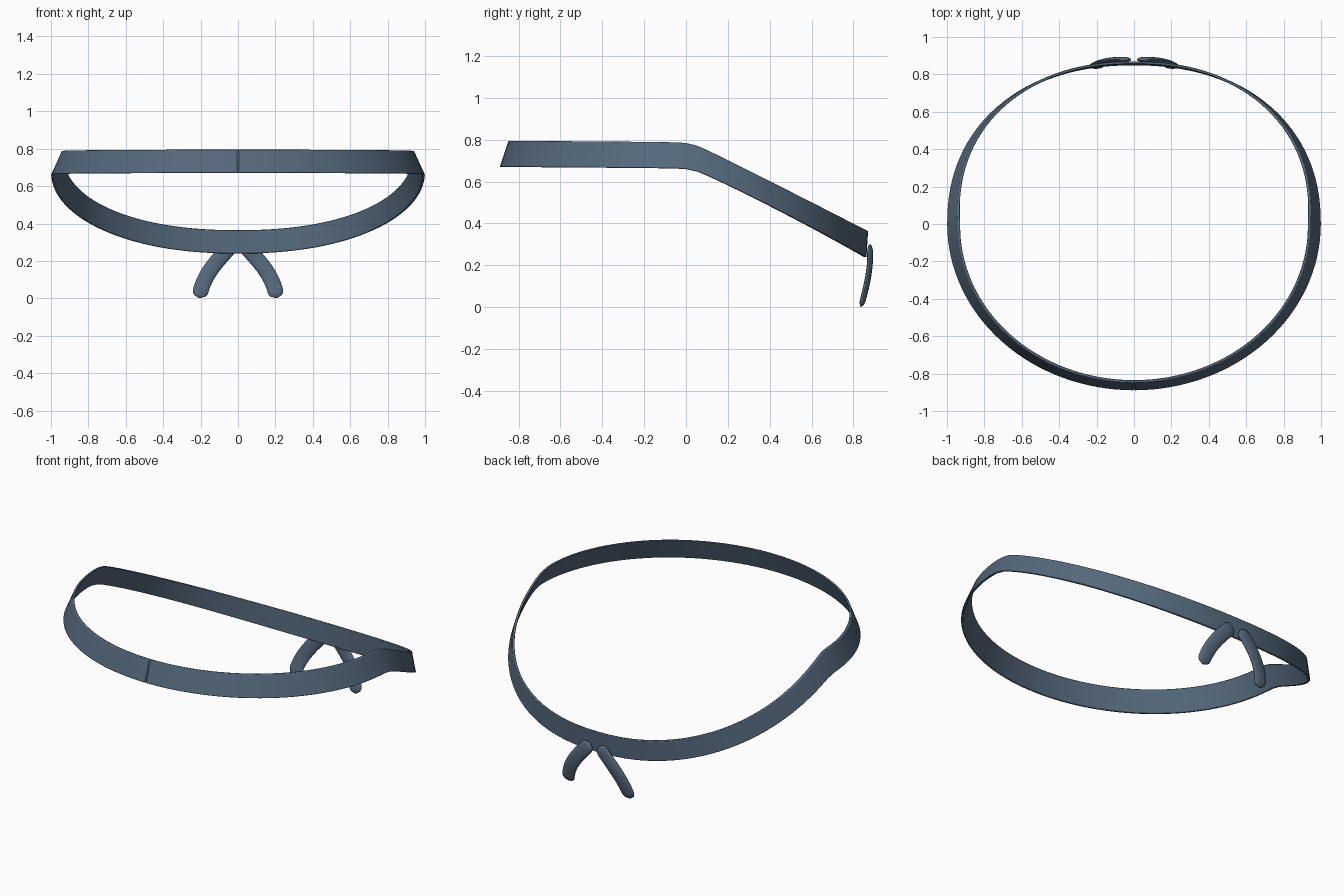
import bpy, bmesh
from math import sin, cos, pi, sqrt, copysign
from mathutils import Vector
from mathutils.geometry import interpolate_bezier

if "Cube" in bpy.data.objects:
    bpy.data.objects.remove(bpy.data.objects["Cube"])

mat = bpy.data.materials.new("slate_blue")
mat.diffuse_color = (0.09, 0.14, 0.20, 1)
mat.use_nodes = True
mat.node_tree.nodes["Principled BSDF"].inputs["Base Color"].default_value = mat.diffuse_color


def loft(name, rings, closed, angle):
    """Skin a list of rings, closing into a loop or capping the ends."""
    bm = bmesh.new()
    vr = [[bm.verts.new(p) for p in r] for r in rings]
    n, m = len(vr), len(vr[0])
    for i in range(n if closed else n - 1):
        a, b = vr[i], vr[(i + 1) % n]
        for j in range(m):
            k = (j + 1) % m
            bm.faces.new((a[j], a[k], b[k], b[j]))
    if not closed:
        bm.faces.new(vr[0])
        bm.faces.new(vr[-1])
    bmesh.ops.recalc_face_normals(bm, faces=bm.faces)
    me = bpy.data.meshes.new(name)
    bm.to_mesh(me)
    bm.free()
    ob = bpy.data.objects.new(name, me)
    bpy.context.collection.objects.link(ob)
    me.materials.append(mat)
    bpy.ops.object.select_all(action='DESELECT')
    ob.select_set(True)
    bpy.context.view_layer.objects.active = ob
    bpy.ops.object.shade_smooth_by_angle(angle=angle)
    return ob


def plan(t, inset):
    """Rounded plan outline, slightly squarer at the back."""
    s, c = sin(t), cos(t)
    e = 2 / 2.2 if s > 0 else 1.0
    b = 0.862 if s > 0 else 0.89
    return (copysign(abs(c) ** e, c) * (1 - inset),
            copysign(abs(s) ** e, s) * (b - inset))


def bottom_z(y):
    """Level in front, dropping towards the back."""
    w = y - 0.03
    d = (w + sqrt(w * w + 0.0016)) / 2
    return 0.664 - 0.007 * min(y, 0) - 0.46 * d - 0.06 * d * d


# Band: leaning strip that turns upright at the back, with a fine front seam
N, H, TH = 128, 0.125, 0.014
angles = [-pi / 2 + 2 * pi * i / N for i in range(N)]
angles[1:1] = [-pi / 2 + 0.006]
angles.append(1.5 * pi - 0.006)
rings = []
for i, t in enumerate(angles):
    s = sin(t)
    lean = 0.058 - (0.066 * s if s > 0 else -0.016 * s)
    groove = 0.005 if i == 0 else 0
    ring = []
    for inset, up in ((groove, 0), (lean + groove, H), (lean + TH, H), (TH, 0)):
        x, y = plan(t, inset)
        ring.append((x, y, bottom_z(plan(t, 0)[1]) + up))
    rings.append(ring)
band = loft("band", rings, True, 0.6)
bev = band.modifiers.new("soft_edges", 'BEVEL')
bev.width = 0.003
bev.segments = 2
bev.limit_method = 'ANGLE'
bev.angle_limit = 0.9

# Tails: two flattened round-ended straps hanging from the back
for side, label in ((1, "left"), (-1, "right")):
    ctrl = [Vector(p) for p in ((0.03, 0.878, 0.29), (0.10, 0.885, 0.21),
                                (0.19, 0.872, 0.13), (0.207, 0.836, 0.002))]
    pts = interpolate_bezier(*ctrl, 33)
    rings = []
    for i, p in enumerate(pts):
        tan = (pts[min(i + 1, 32)] - pts[max(i - 1, 0)]).normalized()
        wide = Vector((-tan.z, 0, tan.x)).normalized()
        thick = tan.cross(wide)
        d = min((p - pts[0]).length, (p - pts[-1]).length)
        q = min(1, d / 0.04)
        r = max(0.1, sqrt(1 - (1 - q) ** 2))
        rings.append([])
        for j in range(16):
            a = 2 * pi * j / 16
            v = p + wide * (0.042 * r * cos(a)) + thick * (0.014 * r * sin(a))
            rings[-1].append((side * v.x, v.y, v.z))
    loft(label + "_tail", rings, False, 1.0)
